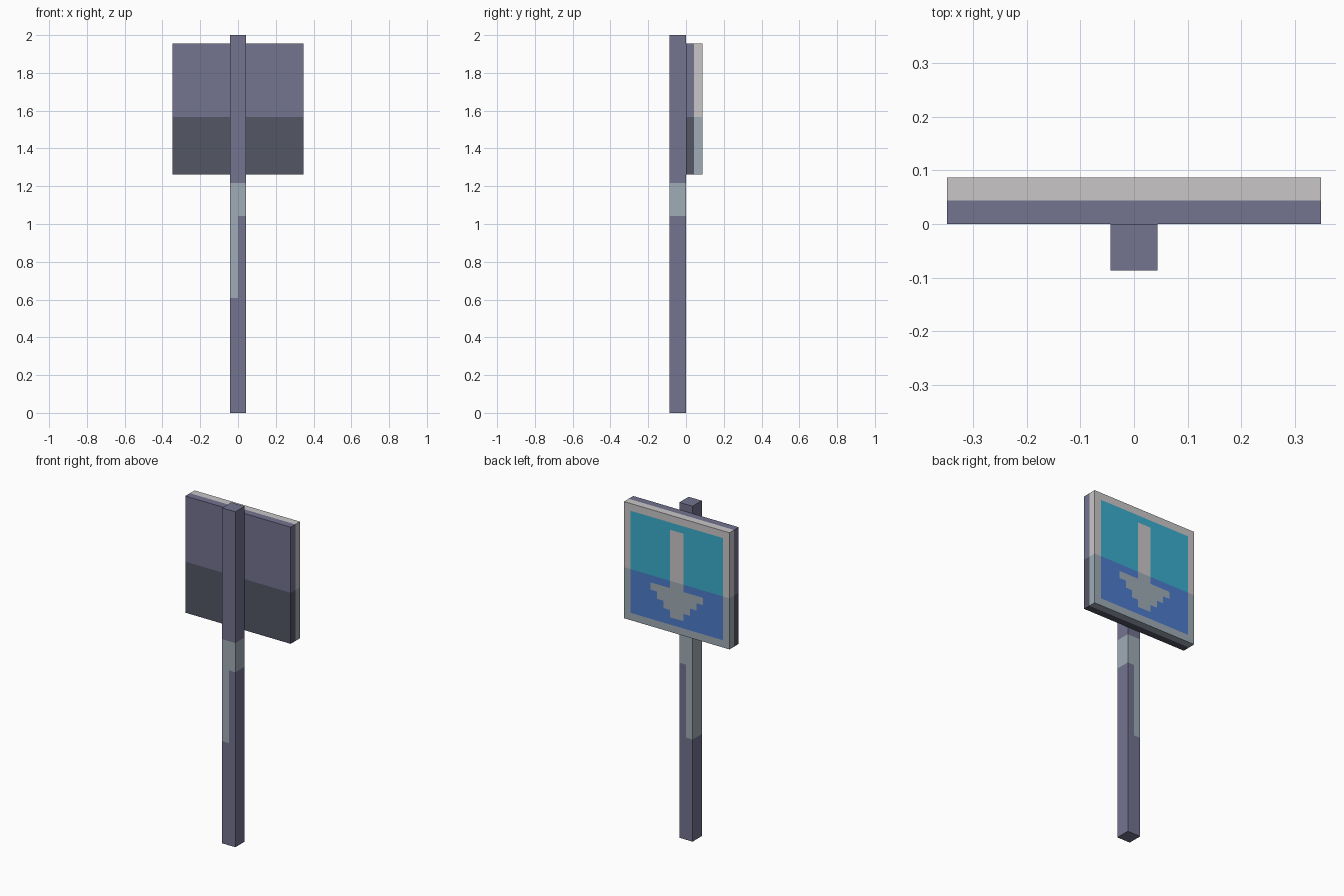
import bpy, bmesh

if "Cube" in bpy.data.objects:
    bpy.data.objects.remove(bpy.data.objects["Cube"])

U = 2 / 46  # the whole model sits on a grid of this step


def linear(c):
    c /= 255
    return c / 12.92 if c <= 0.04045 else ((c + 0.055) / 1.055) ** 2.4


COLOURS = {
    "slate_purple": (115, 115, 144),
    "dark_slate": (84, 86, 100),
    "light_grey": (201, 198, 199),
    "blue_grey": (160, 172, 182),
    "teal": (59, 173, 204),
    "blue": (77, 124, 204),
}
NAMES = list(COLOURS)
MATS = []
for name, rgb in COLOURS.items():
    m = bpy.data.materials.new(name)
    m.diffuse_color = (*[linear(c) for c in rgb], 1)
    m.use_nodes = True
    m.node_tree.nodes["Principled BSDF"].inputs["Base Color"].default_value = m.diffuse_color
    MATS.append(m)


def cut_box(name, lo, hi, cuts, rule):
    """Box from lo to hi (grid steps), cut at (axis, position), coloured by rule."""
    bm = bmesh.new()
    bmesh.ops.create_cube(bm, size=1)
    for v in bm.verts:
        v.co = [(a + b) / 2 + c * (b - a) for a, b, c in zip(lo, hi, v.co)]
    for axis, pos in cuts:
        co, no = [0, 0, 0], [0, 0, 0]
        co[axis], no[axis] = pos, 1
        bmesh.ops.bisect_plane(bm, geom=bm.verts[:] + bm.edges[:] + bm.faces[:],
                               plane_co=co, plane_no=no)
    bm.normal_update()
    for f in bm.faces:
        f.material_index = NAMES.index(rule(f.calc_center_median(), f.normal))
    bmesh.ops.scale(bm, vec=(U, U, U), verts=bm.verts)
    me = bpy.data.meshes.new(name)
    bm.to_mesh(me)
    bm.free()
    for m in MATS:
        me.materials.append(m)
    ob = bpy.data.objects.new(name, me)
    bpy.context.collection.objects.link(ob)
    return ob


# Post with a pale band that reaches lower on the left half
def post_colour(c, n):
    low = 14 if c.x < 0 else 24
    return "blue_grey" if low < c.z < 28 else "slate_purple"


cut_box("post", (-1, -2, 0), (1, 0, 46),
        [(0, 0)] + [(2, z) for z in (14, 24, 28)], post_colour)


# Backing board, darker below the split line
SPLIT = 36
cut_box("sign_back", (-8, 0, 29), (8, 1, 45), [(2, SPLIT)],
        lambda c, n: "slate_purple" if c.z > SPLIT else "dark_slate")


# Sign plate: border, coloured field and stepped down arrow on the +y face
def in_arrow(x, z):
    if 35 < z < 43:
        return abs(x) < 1
    return 31 < z < 35 and abs(x) < int(z) - 30


def plate_colour(c, n):
    upper = c.z > SPLIT
    field = n.y > 0.5 and abs(c.x) < 7 and 30 < c.z < 44
    if field and not in_arrow(c.x, c.z):
        return "teal" if upper else "blue"
    return "light_grey" if upper else "blue_grey"


cut_box("sign_plate", (-8, 1, 29), (8, 2, 45),
        [(0, x) for x in range(-7, 8)] + [(2, z) for z in range(30, 45)],
        plate_colour)
